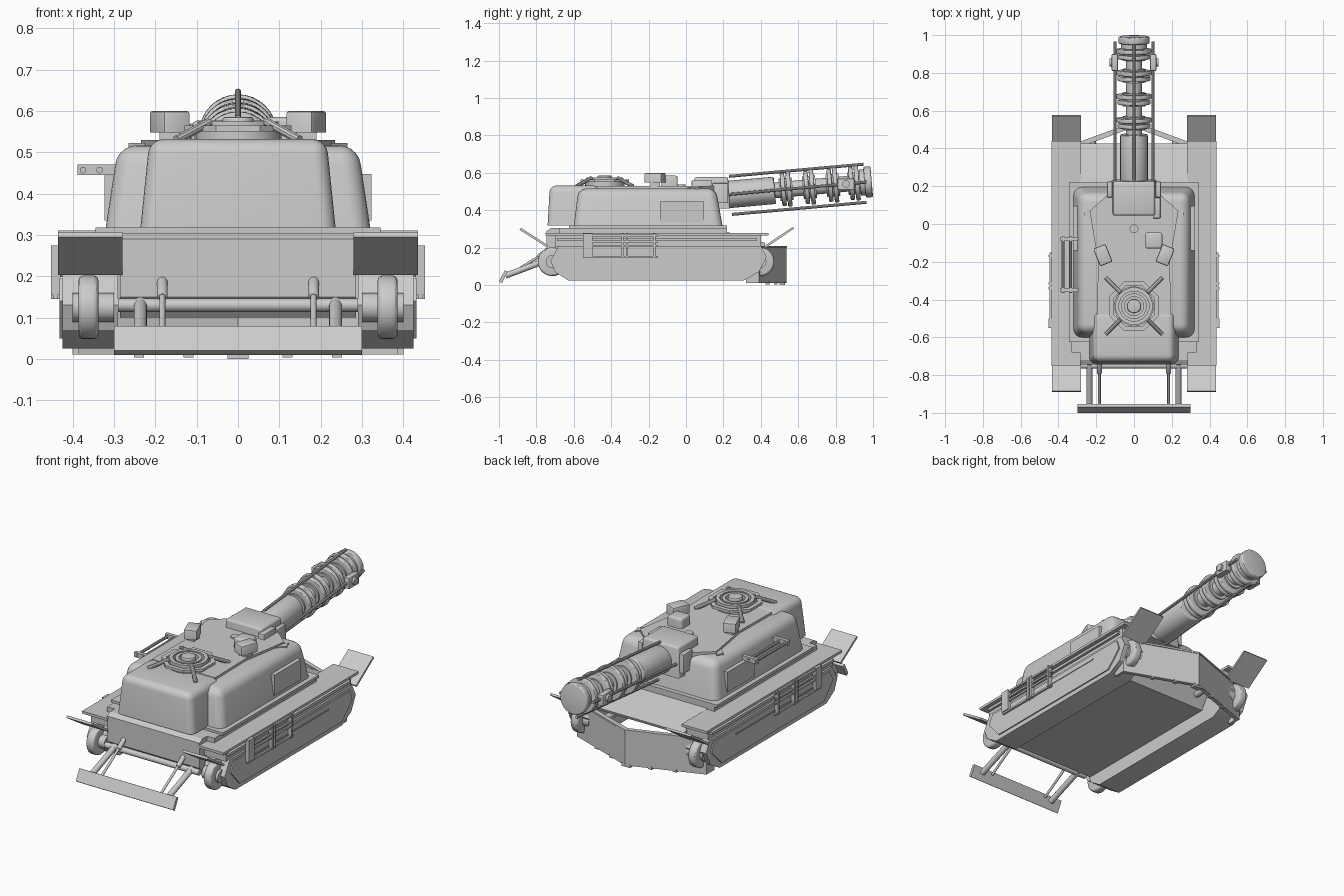
import bpy, bmesh, math
from mathutils import Vector, Matrix

if "Cube" in bpy.data.objects:
    bpy.data.objects.remove(bpy.data.objects["Cube"])

grey = bpy.data.materials.new("plain grey")
grey.diffuse_color = (0.6, 0.6, 0.6, 1)
grey.use_nodes = True
grey.node_tree.nodes["Principled BSDF"].inputs["Base Color"].default_value = grey.diffuse_color


def finish(name, bm, angle=30):
    bmesh.ops.recalc_face_normals(bm, faces=bm.faces)
    me = bpy.data.meshes.new(name)
    bm.to_mesh(me)
    bm.free()
    me.materials.append(grey)
    ob = bpy.data.objects.new(name, me)
    bpy.context.collection.objects.link(ob)
    bpy.ops.object.select_all(action='DESELECT')
    ob.select_set(True)
    bpy.context.view_layer.objects.active = ob
    bpy.ops.object.shade_smooth_by_angle(angle=math.radians(angle))
    return ob


def prism(name, pts, axis, a, b):
    """Extrude a flat profile: axis x takes (y, z) points, axis z takes (x, y)."""
    bm = bmesh.new()
    put = (lambda p, t: (t, *p)) if axis == 'x' else (lambda p, t: (*p, t))
    lo = [bm.verts.new(put(p, a)) for p in pts]
    hi = [bm.verts.new(put(p, b)) for p in pts]
    n = len(pts)
    bm.faces.new(lo)
    bm.faces.new(hi)
    for i in range(n):
        bm.faces.new((lo[i], lo[(i + 1) % n], hi[(i + 1) % n], hi[i]))
    return finish(name, bm)


def block(name, x, y, z, inset=(0, 0, 0, 0), bevel=0.0, seg=4, rot=0):
    """Box that can taper to the top (insets x0, x1, y0, y1), upper edges rounded."""
    bm = bmesh.new()
    bmesh.ops.create_cube(bm, size=1)
    for v in bm.verts:
        top = v.co.z > 0
        i, j = int(v.co.x > 0), int(v.co.y > 0)
        v.co = (x[i] + (inset[i] * (1 - 2 * i) if top else 0),
                y[j] + (inset[2 + j] * (1 - 2 * j) if top else 0), z[int(top)])
    if bevel:
        es = [e for e in bm.edges if max(v.co.z for v in e.verts) > z[0] + 1e-5]
        bmesh.ops.bevel(bm, geom=es, offset=bevel, segments=seg, profile=0.5, affect='EDGES')
    if rot:
        c = Vector((sum(x) / 2, sum(y) / 2, 0))
        bmesh.ops.rotate(bm, verts=bm.verts, cent=c, matrix=Matrix.Rotation(rot, 3, 'Z'))
    return finish(name, bm)


def rod(name, p, q, r, n=16, bevel=0.0):
    p, q = Vector(p), Vector(q)
    bm = bmesh.new()
    bmesh.ops.create_cone(bm, cap_ends=True, segments=n, radius1=r, radius2=r, depth=(q - p).length)
    if bevel:
        es = [e for e in bm.edges if abs(e.verts[0].co.z - e.verts[1].co.z) < 1e-5]
        bmesh.ops.bevel(bm, geom=es, offset=bevel, segments=3, profile=0.5, affect='EDGES')
    m = (q - p).to_track_quat('Z', 'Y').to_matrix().to_4x4()
    bm.transform(Matrix.Translation((p + q) / 2) @ m)
    return finish(name, bm)


def ring(name, c, r0, r1, z0, z1, n):
    bm = bmesh.new()
    loops = [[bm.verts.new((c[0] + r * math.cos(2 * math.pi * (k + .5) / n),
                            c[1] + r * math.sin(2 * math.pi * (k + .5) / n), z))
              for k in range(n)] for r, z in ((r0, z0), (r1, z0), (r1, z1), (r0, z1))]
    for i in range(4):
        a, b = loops[i], loops[(i + 1) % 4]
        for k in range(n):
            bm.faces.new((a[k], a[(k + 1) % n], b[(k + 1) % n], b[k]))
    return finish(name, bm)


# hull between the tracks, undercut below the far glacis
prism("hull", [(-.70, .10), (-.745, .15), (-.745, .29), (-.72, .305), (.12, .305), (.2, .29),
               (.425, .225), (.42, .21), (.28, .20), (.22, .10)], 'x', -.285, .285)
block("hull_shoulders", (-.33, .33), (-.68, .22), (.21, .305))
block("turret_base_plate", (-.345, .345), (-.625, .22), (.303, .318))
rod("front_cross_tube", (-.29, -.75, .13), (.29, -.75, .13), .016)

for s, side in ((-1, "left"), (1, "right")):
    def X(a, b):
        return tuple(sorted((s * a, s * b)))
    # track pod, skirt and fender
    prism(side + "_track_pod", [(-.63, .025), (-.70, .07), (-.725, .13), (-.68, .21), (.40, .21),
                                (.43, .15), (.39, .07), (.31, .025)], 'x', *X(.29, .425))
    prism(side + "_pod_cover", [(-.60, .05), (-.68, .14), (-.65, .195), (.37, .195),
                                (.39, .14), (.30, .05)], 'x', *X(.42, .432))
    block(side + "_skirt", X(.28, .415), (-.70, .40), (.205, .27))
    block(side + "_skirt_rail", X(.40, .43), (-.69, .38), (.235, .25))
    block(side + "_fender", X(.28, .436), (-.75, .44), (.265, .279))
    # mud flaps
    prism(side + "_front_flap", [(-.89, .295), (-.745, .203), (-.738, .213), (-.883, .306)], 'x', *X(.28, .435))
    prism(side + "_rear_flap", [(.578, .302), (.425, .198), (.418, .208), (.571, .311)], 'x', *X(.28, .435))
    # sprocket wheels
    for y, end in ((-.715, "front"), (.395, "rear")):
        rod(f"{side}_{end}_wheel", (s * .338, y, .125), (s * .386, y, .125), .077, 28, bevel=.012)
        rod(f"{side}_{end}_hub", (s * .30, y, .125), (s * .40, y, .125), .035, 20)
    # side rack
    for z in (.15, .21, .232, .265):
        block(side + "_rack_rail", X(.437, .447), (-.55, -.15), (z - .005, z + .005))
    for y in (-.34, -.315, -.17):
        block(side + "_rack_post", X(.43, .452), (y - .006, y + .006), (.145, .275))
    block(side + "_rack_plate", X(.43, .452), (-.55, -.50), (.155, .275))
    block(side + "_pod_strip", X(.43, .436), (-.5, .18), (.162, .168))
    # front blade arms and rams
    rod(side + "_blade_arm", (s * .236, -.965, .05), (s * .236, -.74, .135), .016)
    rod(side + "_ram_rod", (s * .183, -.95, .05), (s * .183, -.76, .17), .007)
    rod(side + "_ram_sleeve", (s * .183, -.79, .15), (s * .183, -.735, .19), .013, bevel=.004)
    # v-shaped plough wing
    prism(side + "_plough_wing", [(0, .536), (s * .40, .39), (s * .40, .32), (s * .385, .32),
                                  (s * .385, .372), (0, .512)], 'z', .011, .205)
    prism(side + "_plough_lip", [(0, .54), (s * .40, .395), (s * .40, .37), (0, .513)], 'z', .2, .21)
    for x, y in ((.12, .48), (.24, .436)):
        block(side + "_plough_shoe", X(x - .012, x + .012), (y - .01, y + .01), (.003, .02))
    rod(side + "_plough_strut", (s * .22, .25, .16), (s * .22, .44, .16), .018)
    # turret side panel
    block(side + "_turret_panel", X(.29, .323), (-.14, .095), (.335, .448))
    # roof sights
    block(side + "_sight_foot", X(.14, .19), (-.19, -.14), (.52, .555))
    block(side + "_sight_box", X(.13, .20), (-.215, -.115), (.548, .60), bevel=.008, seg=2, rot=-s * .38)
    # raised wedge on the roof edge
    prism(side + "_roof_wedge", [(s * .25, .09), (s * .265, .05), (s * .17, -.05), (s * .19, .0)], 'z', .49, .522)

block("plough_centre_shoe", (-.025, .025), (.50, .53), (0, .02))
# front blade
prism("front_blade", [(-1, .02), (-.985, .01), (-.953, .072), (-.968, .08)], 'x', -.3, .3)

# turret
block("turret_body", (-.32, .32), (-.60, .195), (.318, .517), (.03, .03, .025, .035), .045, 5)
block("turret_bustle", (-.236, .236), (-.74, -.45), (.318, .532), (.022, .022, .012, .012), .035, 5)
prism("turret_roof", [(-.12, .17), (.12, .17), (.235, .07), (.19, -.2), (.195, -.48),
                      (-.195, -.48), (-.19, -.2), (-.235, .07)], 'z', .49, .53)
block("roof_periscope", (.06, .15), (-.13, -.045), (.525, .585), bevel=.012, seg=3)
rod("roof_cap", (0, -.025, .52), (0, -.025, .538), .023, 20)

# cupola with rings and struts
cup = (0, -.435)
rod("cupola_base", (*cup, .525), (*cup, .55), .105, 24)
ring("cupola_outer_ring", cup, .115, .14, .55, .565, 8)
ring("cupola_middle_ring", cup, .08, .10, .545, .575, 16)
ring("cupola_inner_ring", cup, .05, .068, .55, .575, 24)
rod("cupola_knob", (*cup, .54), (*cup, .585), .038, 20, bevel=.006)
for k in range(4):
    a = math.pi / 4 + k * math.pi / 2
    c, d = math.cos(a), math.sin(a)
    rod("cupola_strut", (c * .1, cup[1] + d * .1, .572), (c * .21, cup[1] + d * .21, .53), .011, 10)

# side carrier on the turret
for x in (-.375, -.335):
    rod("carrier_rail", (x, -.365, .457), (x, -.065, .457), .008, 10)
for y in (-.35, -.08):
    block("carrier_bracket", (-.388, -.295), (y - .01, y + .01), (.445, .471))


# gun, raised slightly along its axis
def G(y, x=0, dz=0):
    return (x, y, .484 + .09 * (y - .225) + dz)


block("gun_mantlet", (-.12, .12), (.045, .235), (.41, .577), (.01, .01, 0, .01), .012, 3)
for x in (-.128, .128):
    block("mantlet_lug", (x - .014, x + .014), (.14, .225), (.44, .545), bevel=.006, seg=2)
block("mantlet_sight", (.10, .14), (.03, .14), (.50, .56), bevel=.005, seg=2)
rod("gun_sleeve", G(.2), G(.475), .073, 32, bevel=.008)
rod("gun_core", G(.45), G(.97), .042, 24)
for y in (.535, .66, .785, .90):
    for d, r in ((-.015, .088), (.015, .094)):
        rod("gun_ring", G(y + d - .012), G(y + d + .012), r, 32, bevel=.006)
    rod("gun_ring_collar", G(y - .035), G(y + .035), .06, 24)
rod("gun_muzzle", G(.955), G(.993), .083, 32, bevel=.008)
rod("gun_muzzle_collar", G(.93), G(.96), .07, 32)
rod("gun_top_rod", G(.23, 0, .097), G(.95, 0, .097), .008, 10)
rod("gun_bottom_rod", G(.245, 0, -.108), G(.965, 0, -.108), .008, 10)
for s in (-1, 1):
    rod("gun_side_rod", G(.2, s * .1), G(.965, s * .1), .008, 10)
    block("gun_clamp", tuple(sorted((s * .085, s * .118))), (.81, .90), (.51, .57), bevel=.006, seg=2)
    rod("gun_clamp_bolt", G(.855, s * .1), G(.855, s * .13), .02, 16)
